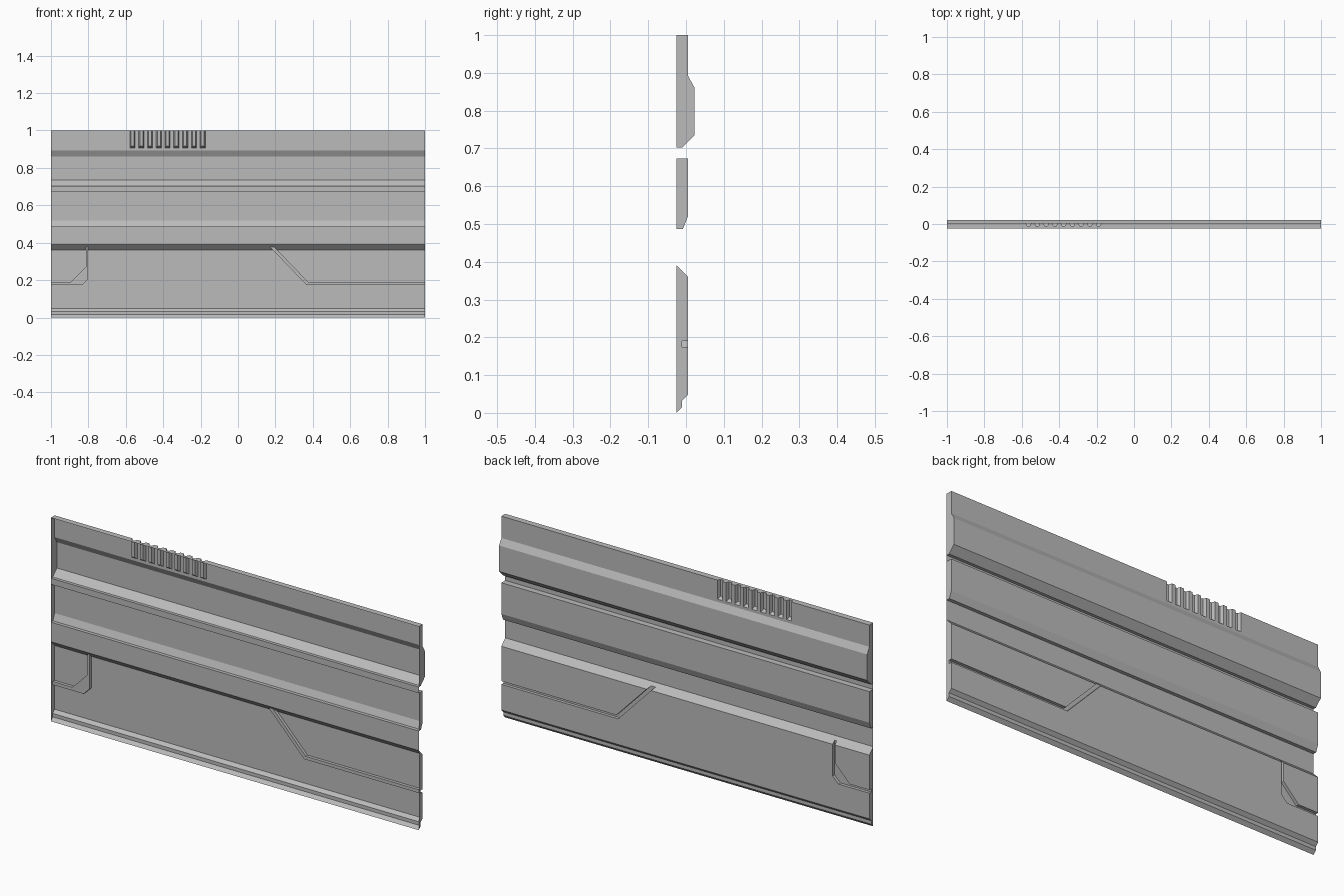
import bpy, bmesh

if "Cube" in bpy.data.objects:
    bpy.data.objects.remove(bpy.data.objects["Cube"])

BACK = -0.025   # open rear plane of the pressed panel
FACE = 0.005    # main outer face
FLOOR = -0.010  # bottom of the engraved grooves

grey = bpy.data.materials.new("panel grey")
grey.diffuse_color = (0.5, 0.5, 0.5, 1)
grey.use_nodes = True
grey.node_tree.nodes["Principled BSDF"].inputs["Base Color"].default_value = grey.diffuse_color


def loft(name, ring_a, ring_b):
    """Closed solid between two matching rings of points."""
    bm = bmesh.new()
    a = [bm.verts.new(p) for p in ring_a]
    b = [bm.verts.new(p) for p in ring_b]
    n = len(a)
    bm.faces.new(a)
    bm.faces.new(b[::-1])
    for i in range(n):
        j = (i + 1) % n
        bm.faces.new((a[i], b[i], b[j], a[j]))
    bmesh.ops.recalc_face_normals(bm, faces=bm.faces)
    mesh = bpy.data.meshes.new(name)
    bm.to_mesh(mesh)
    bm.free()
    mesh.materials.append(grey)
    obj = bpy.data.objects.new(name, mesh)
    bpy.context.collection.objects.link(obj)
    return obj


def band(name, profile):
    """Extrude a (y, z) profile along the whole panel length."""
    return loft(name, [(-1, y, z) for y, z in profile],
                [(1, y, z) for y, z in profile])


def groove(name, outline):
    """Cutter from an (x, z) outline, reaching down to the groove floor."""
    return loft(name, [(x, FLOOR, z) for x, z in outline],
                [(x, 0.05, z) for x, z in outline])


def cut(obj, cutters):
    for c in cutters:
        mod = obj.modifiers.new("cut", 'BOOLEAN')
        mod.operation = 'DIFFERENCE'
        mod.solver = 'EXACT'
        mod.object = c
        bpy.context.view_layer.objects.active = obj
        bpy.ops.object.modifier_apply(modifier=mod.name)
        bpy.data.objects.remove(c)


def open_back(obj):
    """Remove the rear faces so that the band is a hollow shell."""
    bm = bmesh.new()
    bm.from_mesh(obj.data)
    rear = [f for f in bm.faces if all(abs(v.co.y - BACK) < 1e-4 for v in f.verts)]
    bmesh.ops.delete(bm, geom=rear, context='FACES')
    bm.to_mesh(obj.data)
    bm.free()


# Raised horizontal bands
upper = band("upper_band", [(BACK, 1.0), (FACE, 1.0), (FACE, 0.893), (0.022, 0.862),
                            (0.022, 0.735), (-0.010, 0.703), (BACK, 0.703)])
middle = band("middle_band", [(BACK, 0.673), (FACE, 0.673), (FACE, 0.52),
                              (-0.008, 0.487), (BACK, 0.487)])
lower = band("lower_band", [(BACK, 0.391), (FACE, 0.361), (FACE, 0.048),
                            (-0.010, 0.033), (-0.010, 0.016), (BACK, 0.0)])

# Row of tapered vent slots in the top edge
slots = []
for i in range(9):
    x = -0.58 + i * 0.0469
    y0, y1 = -0.010, 0.012
    deep = [(x + 0.008, y0, 1.1), (x + 0.024, y0, 1.1),
            (x + 0.024, y0, 0.917), (x + 0.008, y0, 0.917)]
    wide = [(x - 0.001, y1, 1.1), (x + 0.033, y1, 1.1),
            (x + 0.033, y1, 0.902), (x - 0.001, y1, 0.902)]
    slots.append(loft("slot", deep, wide))
cut(upper, slots)

# Engraved panel lines running from the band's top slope to each end
cut(lower, [
    groove("left_line", [(-0.812, 0.42), (-0.812, 0.272), (-0.893, 0.19), (-1.1, 0.19),
                         (-1.1, 0.174), (-0.832, 0.174), (-0.801, 0.205), (-0.801, 0.42)]),
    groove("right_line", [(0.149, 0.40), (0.366, 0.174), (1.1, 0.174), (1.1, 0.19),
                          (0.375, 0.19), (0.173, 0.40)]),
])

for shell in (upper, middle, lower):
    open_back(shell)

# Flat recessed strips joining the bands
for name, z0, z1 in (("upper_recess", 0.673, 0.703), ("lower_recess", 0.391, 0.487)):
    mesh = bpy.data.meshes.new(name)
    mesh.from_pydata([(1, BACK, z0), (-1, BACK, z0), (-1, BACK, z1), (1, BACK, z1)],
                     [], [(0, 1, 2, 3)])
    mesh.materials.append(grey)
    bpy.context.collection.objects.link(bpy.data.objects.new(name, mesh))
